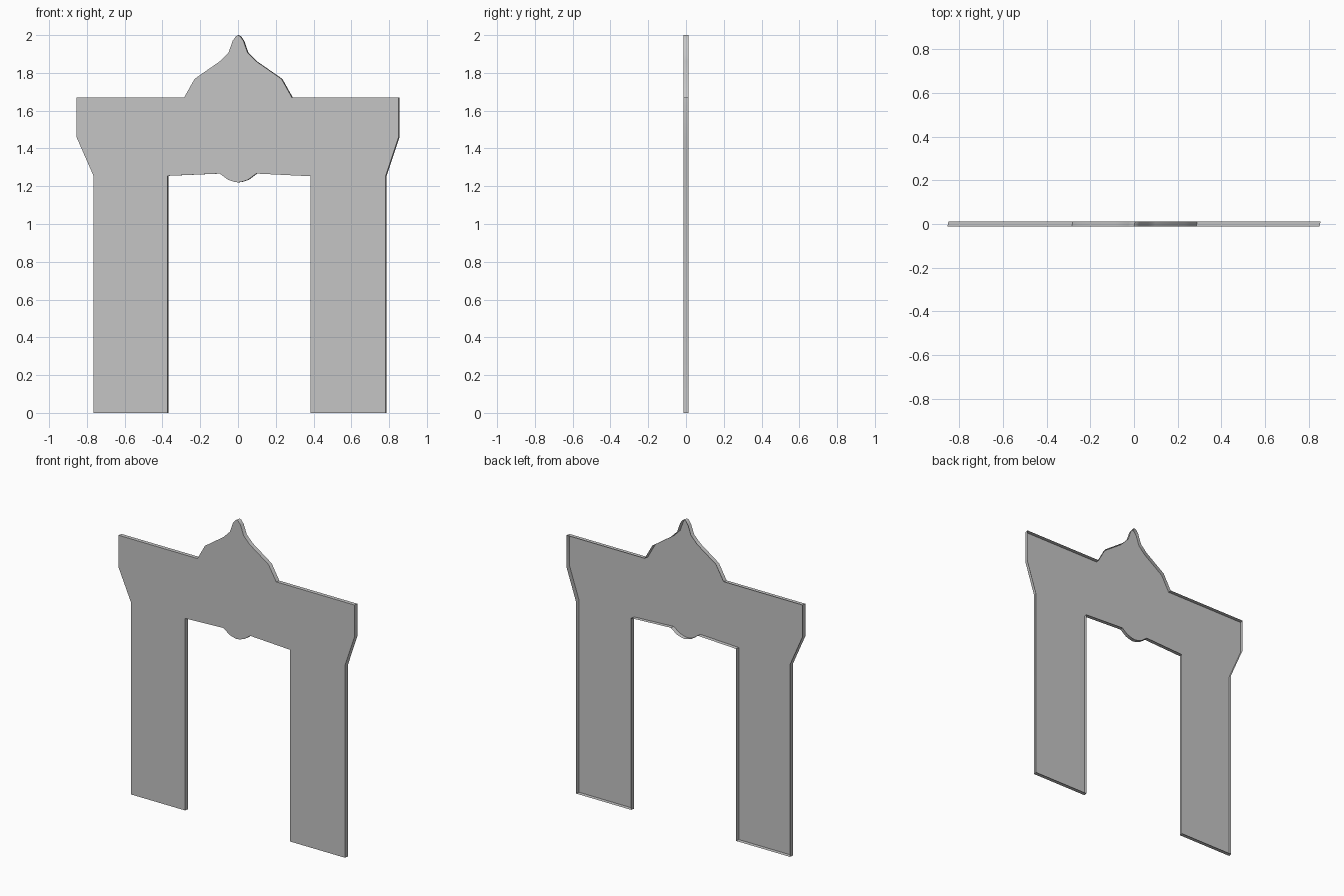
import bpy
import bmesh
import math

cube = bpy.data.objects.get("Cube")
if cube:
    bpy.data.objects.remove(cube, do_unlink=True)

DEPTH = 0.025
LEAN = 0.005  # sideways offset of the rim's rear edge

stone = bpy.data.materials.new("light_grey")
stone.use_nodes = True
GREY = (0.56, 0.56, 0.56, 1)
stone.diffuse_color = GREY
stone.node_tree.nodes["Principled BSDF"].inputs["Base Color"].default_value = GREY


def mirrored(half):
    """One half from the outside to the centre, then its mirror image."""
    return half + [(-x, z) for x, z in reversed(half[:-1])]


# Pointed crest and hanging boss, both symmetric
crest = mirrored([(-0.285, 1.67), (-0.23, 1.768), (-0.095, 1.862),
                  (-0.05, 1.908), (-0.028, 1.97), (-0.012, 1.993), (0, 2)])
boss = mirrored([(0.097, 1.267), (0.053, 1.234), (0.022, 1.224), (0, 1.22)])

# Legs and flared shoulders, slightly uneven from side to side
right_side = [(-0.374, 1.255), (-0.374, 0), (-0.765, 0),
              (-0.765, 1.255), (-0.855, 1.46), (-0.855, 1.67)]
left_side = [(0.85, 1.67), (0.85, 1.46), (0.782, 1.255),
             (0.782, 0), (0.383, 0), (0.383, 1.253)]
outline = right_side + crest + left_side + boss

# Front sheet with a rim folded back, open behind
bm = bmesh.new()
front = [bm.verts.new((x, -DEPTH / 2, z)) for x, z in outline]
back = [bm.verts.new((x + LEAN, DEPTH / 2, z)) for x, z in outline]
bm.faces.new(list(reversed(front)))
for i in range(len(outline)):
    j = (i + 1) % len(outline)
    bm.faces.new((front[i], front[j], back[j], back[i]))
bm.normal_update()

mesh = bpy.data.meshes.new("gateway_arch")
bm.to_mesh(mesh)
bm.free()
mesh.materials.append(stone)
arch = bpy.data.objects.new("gateway_arch", mesh)
bpy.context.collection.objects.link(arch)

# Blend the gentle bends of the rim, keep the corners crisp
bpy.ops.object.select_all(action="DESELECT")
arch.select_set(True)
bpy.context.view_layer.objects.active = arch
bpy.ops.object.shade_smooth_by_angle(angle=math.radians(30))
